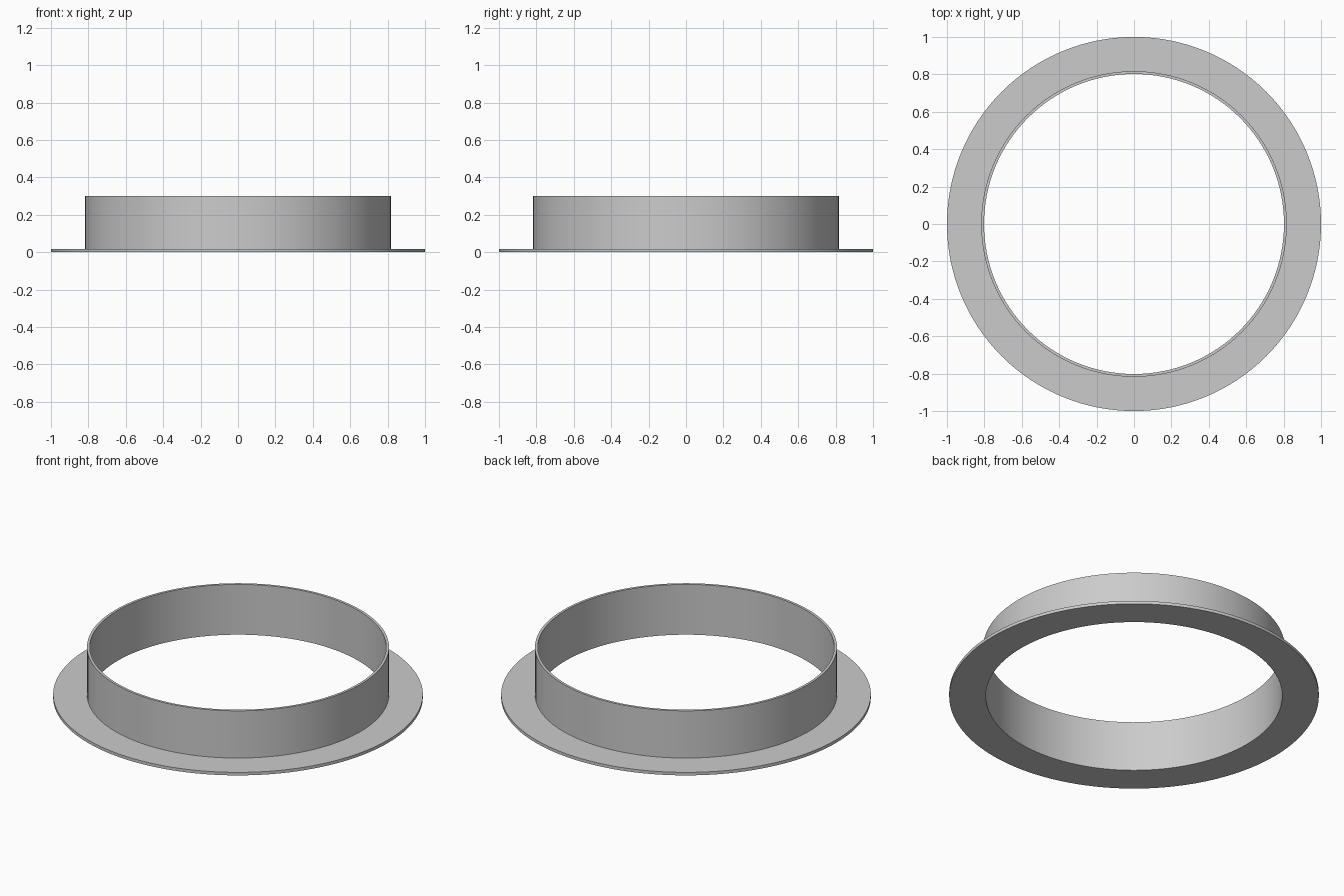
import bpy
import bmesh
from math import cos, sin, tau

SEGMENTS = 128
INNER, COLLAR, RIM = 0.802, 0.817, 1.0
THICKNESS, HEIGHT = 0.018, 0.3

cube = bpy.data.objects.get("Cube")
if cube:
    bpy.data.objects.remove(cube, do_unlink=True)

# Plain grey metal
grey = bpy.data.materials.new("grey_metal")
grey.use_nodes = True
colour = (0.6, 0.6, 0.6, 1)
grey.diffuse_color = colour
grey.node_tree.nodes["Principled BSDF"].inputs["Base Color"].default_value = colour


def revolve(name, profile):
    """Turn a closed (radius, z) section around the z axis."""
    bm = bmesh.new()
    rings = []
    for i in range(SEGMENTS):
        a = tau * i / SEGMENTS
        rings.append([bm.verts.new((r * cos(a), r * sin(a), z)) for r, z in profile])
    for i, ring in enumerate(rings):
        after = rings[(i + 1) % SEGMENTS]
        for j in range(len(profile)):
            k = (j + 1) % len(profile)
            bm.faces.new((ring[j], after[j], after[k], ring[k]))
    bmesh.ops.recalc_face_normals(bm, faces=bm.faces)
    mesh = bpy.data.meshes.new(name)
    bm.to_mesh(mesh)
    bm.free()
    mesh.materials.append(grey)
    obj = bpy.data.objects.new(name, mesh)
    bpy.context.collection.objects.link(obj)
    bpy.ops.object.select_all(action="DESELECT")
    obj.select_set(True)
    bpy.context.view_layer.objects.active = obj
    bpy.ops.object.shade_smooth_by_angle()
    return obj


# Flat base flange and thin upright collar as one L-shaped section
revolve("flanged_collar", [
    (INNER, 0), (RIM, 0), (RIM, THICKNESS),
    (COLLAR, THICKNESS), (COLLAR, HEIGHT), (INNER, HEIGHT),
])
